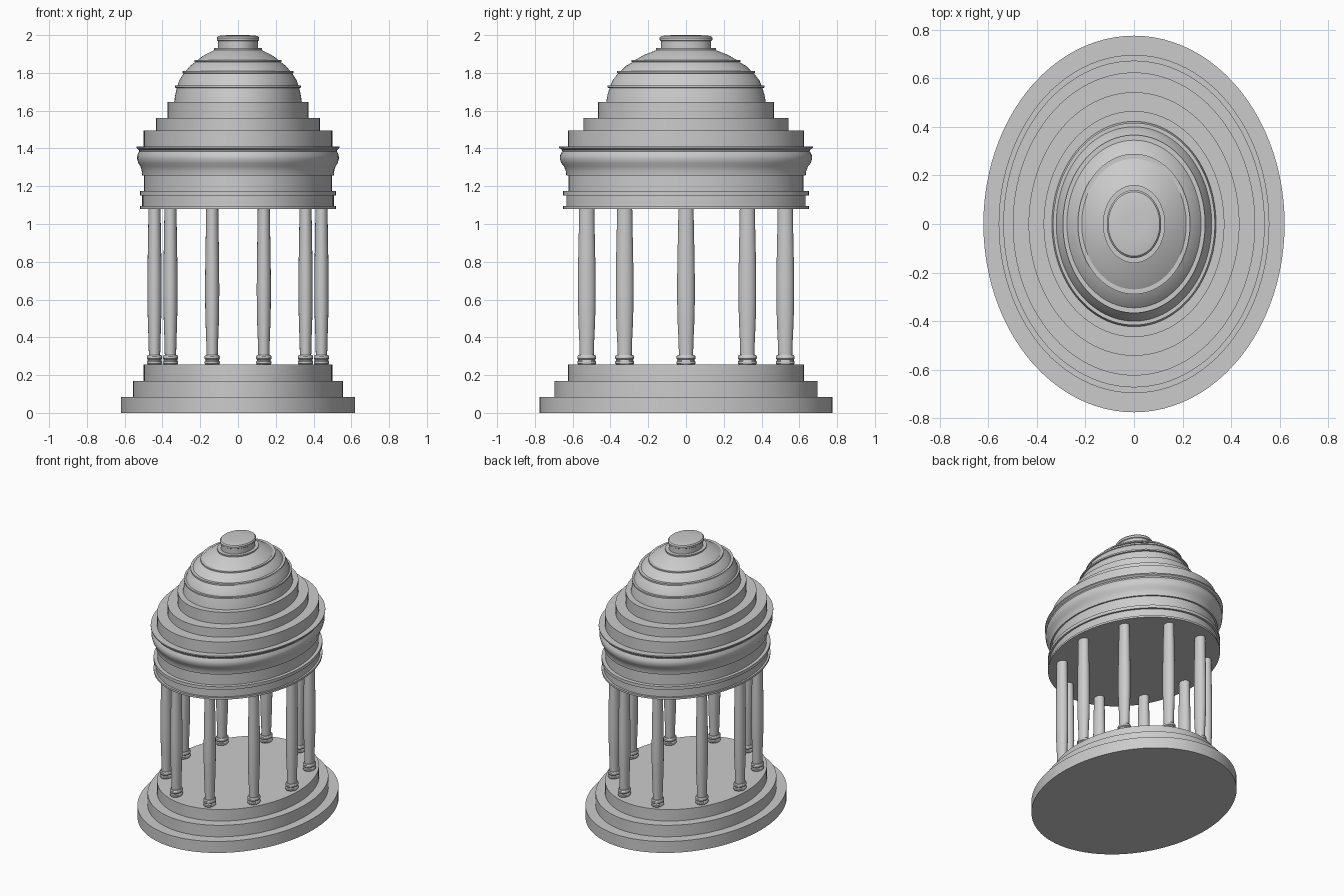
import bpy, bmesh, math

if "Cube" in bpy.data.objects:
    bpy.data.objects.remove(bpy.data.objects["Cube"], do_unlink=True)

STRETCH = 1.25  # plan is an ellipse, longer along y

stone = bpy.data.materials.new("grey stone")
stone.use_nodes = True
GREY = (0.6, 0.6, 0.6, 1)
stone.diffuse_color = GREY
stone.node_tree.nodes["Principled BSDF"].inputs["Base Color"].default_value = GREY


def turned(name, profile, segments=96, centre=(0, 0)):
    """Closed elliptical lathe of a (radius, height) profile from bottom to top."""
    bm = bmesh.new()
    rings = []
    for r, z in profile:
        ring = []
        for i in range(segments):
            a = 2 * math.pi * i / segments
            ring.append(bm.verts.new((r * math.cos(a), STRETCH * r * math.sin(a), z)))
        rings.append(ring)
    for low, high in zip(rings, rings[1:]):
        for i in range(segments):
            j = (i + 1) % segments
            bm.faces.new((low[i], low[j], high[j], high[i]))
    bm.faces.new(rings[0][::-1])
    bm.faces.new(rings[-1])
    mesh = bpy.data.meshes.new(name)
    bm.to_mesh(mesh)
    bm.free()
    mesh.materials.append(stone)
    obj = bpy.data.objects.new(name, mesh)
    obj.location = (*centre, 0)
    bpy.context.collection.objects.link(obj)
    bpy.ops.object.select_all(action="DESELECT")
    obj.select_set(True)
    bpy.context.view_layer.objects.active = obj
    bpy.ops.object.shade_smooth_by_angle(angle=math.radians(30))
    return obj


def tiers(name, steps, bottom):
    """Stack of straight steps given as (radius, top height)."""
    profile = []
    for r, top in steps:
        profile += [(r, bottom), (r, top)]
        bottom = top
    return turned(name, profile)


# Stepped base
tiers("stepped_base", [(0.62, 0.085), (0.557, 0.17), (0.499, 0.255)], 0)

# Ten columns: moulded foot and gently swelling shaft
foot = [(0.036, 0.255), (0.040, 0.261), (0.040, 0.272), (0.036, 0.278),
        (0.036, 0.282), (0.040, 0.287), (0.040, 0.299), (0.036, 0.306)]
shaft = [(0.030, 0.3), (0.0315, 0.38), (0.035, 0.47), (0.037, 0.56), (0.0375, 0.65),
         (0.037, 0.75), (0.0355, 0.86), (0.0335, 0.97), (0.032, 1.085)]
for n in range(10):
    a = math.tau * n / 10
    spot = (0.442 * math.cos(a), 0.442 * STRETCH * math.sin(a))
    turned(f"column_foot_{n + 1}", foot, 32, spot)
    turned(f"column_shaft_{n + 1}", shaft, 32, spot)

# Entablature with fillets, frieze and swelling cornice
turned("entablature", [
    (0.52, 1.08), (0.52, 1.094), (0.507, 1.094), (0.507, 1.152), (0.52, 1.152),
    (0.52, 1.175), (0.497, 1.175), (0.497, 1.258), (0.507, 1.258), (0.509, 1.28),
    (0.517, 1.305), (0.528, 1.322), (0.534, 1.345), (0.533, 1.365), (0.524, 1.385),
    (0.526, 1.393), (0.538, 1.403), (0.538, 1.411)])

# Steps at the foot of the dome
tiers("roof_steps", [(0.499, 1.495), (0.434, 1.56), (0.372, 1.645)], 1.411)

# Dome in bands, each closed by a narrow ring
bands = [
    [(0.338, 1.645), (0.333, 1.68), (0.324, 1.72), (0.333, 1.722), (0.333, 1.733)],
    [(0.320, 1.733), (0.311, 1.76), (0.288, 1.797), (0.293, 1.799), (0.293, 1.81)],
    [(0.276, 1.81), (0.253, 1.838), (0.226, 1.857), (0.231, 1.859), (0.231, 1.868)],
    [(0.215, 1.868), (0.178, 1.895), (0.127, 1.92), (0.128, 1.923), (0.128, 1.931)]]
turned("dome", [p for band in bands for p in band])

# Finial cap
turned("finial", [(0.106, 1.931), (0.106, 1.968), (0.111, 1.972), (0.112, 1.986),
                  (0.106, 1.994), (0.09, 1.998), (0.05, 2.0)], 64)
